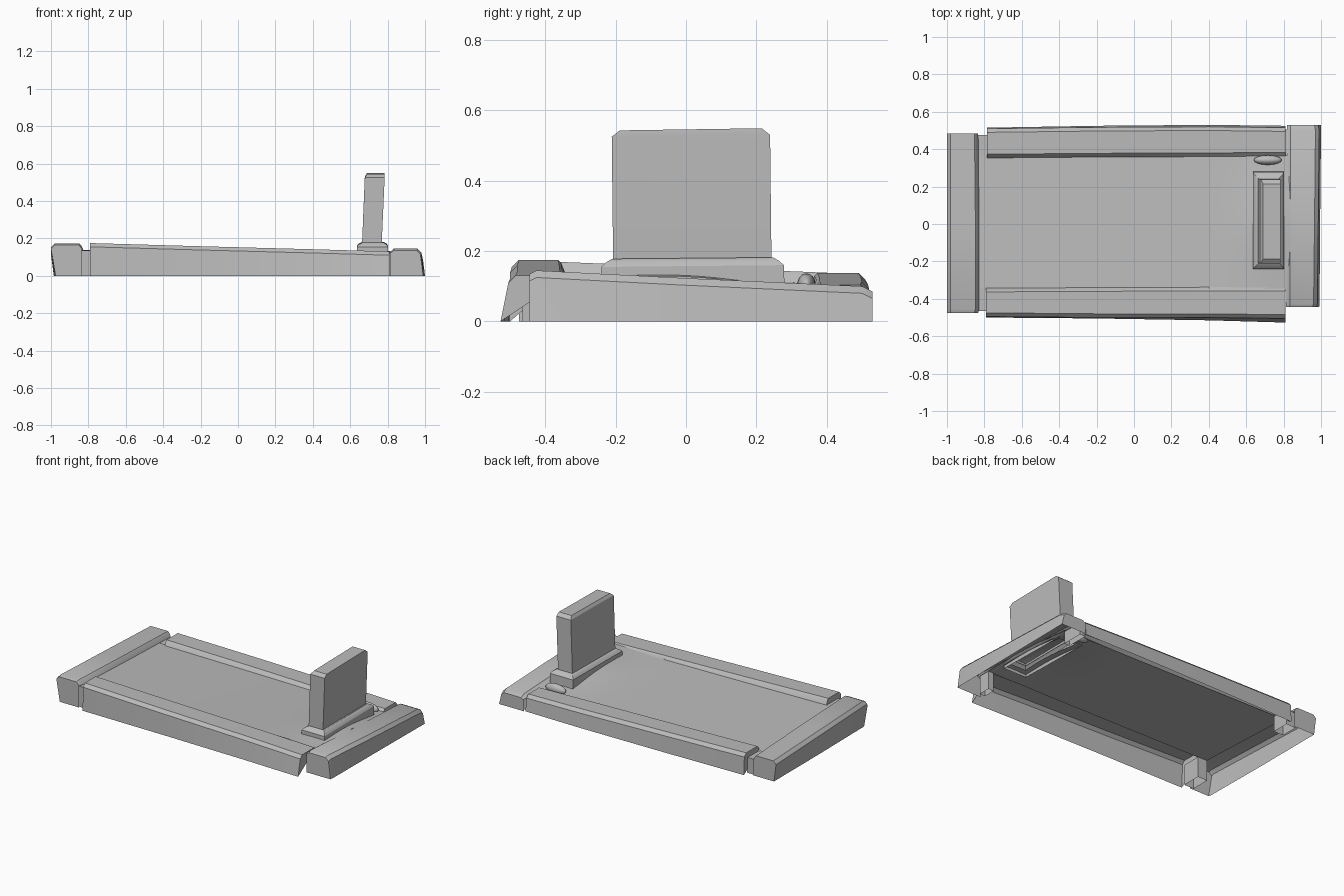
import bpy, bmesh, math

if "Cube" in bpy.data.objects:
    bpy.data.objects.remove(bpy.data.objects["Cube"], do_unlink=True)

stone = bpy.data.materials.new("grey_stone")
stone.use_nodes = True
stone.diffuse_color = (0.5, 0.5, 0.5, 1)
stone.node_tree.nodes["Principled BSDF"].inputs["Base Color"].default_value = (0.5, 0.5, 0.5, 1)


def finish(name, bm, angle=30):
    bmesh.ops.recalc_face_normals(bm, faces=bm.faces)
    mesh = bpy.data.meshes.new(name)
    bm.to_mesh(mesh)
    bm.free()
    mesh.materials.append(stone)
    obj = bpy.data.objects.new(name, mesh)
    bpy.context.collection.objects.link(obj)
    bpy.ops.object.select_all(action='DESELECT')
    obj.select_set(True)
    bpy.context.view_layer.objects.active = obj
    bpy.ops.object.shade_smooth_by_angle(angle=math.radians(angle))
    return obj


def floor_z(x, y):
    """Sloping bed with a low mound around the headstone."""
    a, b = (x + 0.84) / 1.67, (y + 0.35) / 0.71
    front = 0.138 - 0.018 * a
    back = 0.108 - 0.022 * a
    mound = 0.03 * math.exp(-((x - 0.74) / 0.2) ** 2 - (y / 0.28) ** 2)
    return front + (back - front) * b + mound


def loft(bm, rings, closed):
    """Bridge successive rings of points; returns the vertex rings."""
    rows = [[bm.verts.new(p) for p in ring] for ring in rings]
    for r, s in zip(rows, rows[1:]):
        n = len(r)
        for i in range(n if closed else n - 1):
            j = (i + 1) % n
            bm.faces.new((r[i], r[j], s[j], s[i]))
    return rows


def curb(name, along_x, stations, end_wall):
    """Hollow kerb. Station: position, outer foot, outer top, inner edge, height."""
    bm = bmesh.new()
    rings = []
    for s, foot, outer, inner, h in stations:
        d = 1 if inner > outer else -1

        def pt(u, z):
            return (s, u, z) if along_x else (u, s, z)
        x, y, _ = pt(inner + d * 0.012, 0)
        rings.append([pt(foot, 0), pt(outer, h - 0.02), pt(outer + d * 0.02, h),
                      pt(inner - d * 0.008, h), pt(inner, h - 0.008),
                      pt(inner + d * 0.012, min(floor_z(x, y), h - 0.004))])
    rows = loft(bm, rings, False)
    # Closed ends, carried down to the ground where they show
    for row, ring in ((rows[0], rings[0]), (rows[-1], rings[-1])):
        cap = list(row)
        if end_wall:
            p = ring[-1]
            cap.append(bm.verts.new((p[0], p[1], 0)))
        bm.faces.new(cap)
    return finish(name, bm)


def tapered_block(name, levels):
    """Open-bottomed block. Level: x0, x1, y0, y1, z at front, z at back."""
    bm = bmesh.new()
    rings = [[(a, c, zf), (b, c, zf), (b, d, zb), (a, d, zb)]
             for a, b, c, d, zf, zb in levels]
    rows = loft(bm, rings, True)
    bm.faces.new(rows[-1])
    return finish(name, bm)


# Kerbs around the plot
curb("front_curb", True, [
    (-0.79, -0.50, -0.495, -0.355, 0.175),
    (-0.2, -0.505, -0.50, -0.352, 0.158),
    (0.4, -0.515, -0.50, -0.35, 0.142),
    (0.81, -0.527, -0.505, -0.35, 0.13)], False)
curb("back_curb", True, [
    (-0.785, 0.515, 0.51, 0.365, 0.138),
    (-0.2, 0.525, 0.517, 0.37, 0.126),
    (0.4, 0.53, 0.52, 0.372, 0.113),
    (0.81, 0.525, 0.515, 0.375, 0.104)], False)
curb("right_end_curb", False, [
    (-0.475, -0.975, -1.0, -0.845, 0.165),
    (-0.455, -0.98, -1.0, -0.84, 0.173),
    (0.0, -0.985, -1.0, -0.84, 0.155),
    (0.485, -0.985, -1.0, -0.845, 0.135)], True)
curb("left_end_curb", False, [
    (-0.445, 0.99, 0.975, 0.825, 0.135),
    (-0.425, 0.992, 0.98, 0.825, 0.145),
    (0.0, 0.995, 0.985, 0.828, 0.123),
    (0.5, 1.0, 0.99, 0.83, 0.10),
    (0.53, 1.0, 0.985, 0.83, 0.085)], True)

# Sunken bed, open beneath the headstone
bm = bmesh.new()
nx, ny = 60, 30
grid = [[(x, y, floor_z(x, y)) for x in (-0.85 + 1.69 * i / nx for i in range(nx + 1))]
        for y in (-0.345 + 0.712 * j / ny for j in range(ny + 1))]
loft(bm, grid, False)
hole = [f for f in bm.faces
        if 0.66 < f.calc_center_median().x < 0.78 and -0.21 < f.calc_center_median().y < 0.25]
bmesh.ops.delete(bm, geom=hole, context='FACES')
finish("plot_bed", bm)

# Small fillers closing the joints between kerbs
for name, x0, x1, y0, y1 in (("front_right", -0.85, -0.78, -0.465, -0.34),
                             ("back_right", -0.85, -0.78, 0.36, 0.475),
                             ("front_left", 0.80, 0.84, -0.42, -0.34),
                             ("back_left", 0.80, 0.84, 0.36, 0.505)):
    top = floor_z(x0, (y0 + y1) / 2) - 0.004
    tapered_block(name + "_joint", [(x0, x1, y0, y1, 0, 0), (x0, x1, y0, y1, top, top)])

# Headstone and its plinth
tapered_block("plinth", [
    (0.635, 0.802, -0.24, 0.28, 0.11, 0.10),
    (0.635, 0.802, -0.24, 0.278, 0.155, 0.16),
    (0.645, 0.795, -0.23, 0.265, 0.166, 0.172),
    (0.665, 0.778, -0.21, 0.247, 0.178, 0.182)])
tapered_block("headstone", [
    (0.663, 0.768, -0.207, 0.243, 0.165, 0.165),
    (0.678, 0.784, -0.211, 0.239, 0.525, 0.53),
    (0.69, 0.782, -0.188, 0.215, 0.543, 0.549)])

# Small stone lying beside the plinth
bpy.ops.mesh.primitive_uv_sphere_add(segments=16, ring_count=8, location=(0.715, 0.342, 0.105))
pebble = bpy.context.object
pebble.name = "side_stone"
pebble.scale = (0.075, 0.026, 0.032)
pebble.data.materials.append(stone)
bpy.ops.object.shade_smooth_by_angle(angle=math.radians(40))
